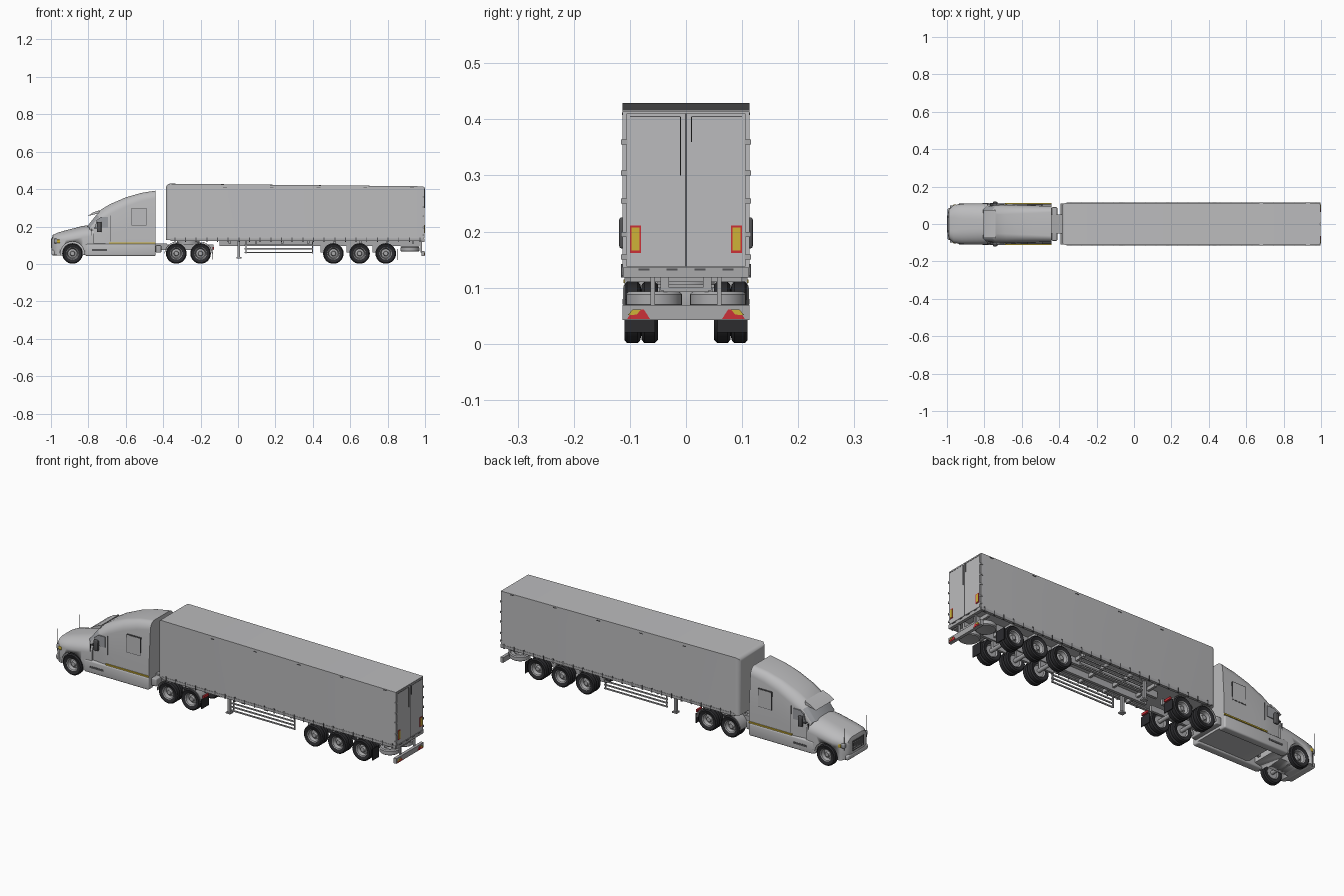
import bpy, bmesh, math
from mathutils import Vector

if "Cube" in bpy.data.objects:
    bpy.data.objects.remove(bpy.data.objects["Cube"])


def material(name, r, g, b):
    m = bpy.data.materials.new(name)
    m.use_nodes = True
    m.diffuse_color = (r, g, b, 1)
    m.node_tree.nodes["Principled BSDF"].inputs["Base Color"].default_value = (r, g, b, 1)
    return m


PAINT = material("light grey paint", .5, .5, .51)
METAL = material("chassis grey", .4, .4, .41)
GLASS = material("glass grey", .33, .34, .36)
DARK = material("dark trim", .09, .09, .095)
TYRE = material("tyre black", .025, .025, .028)
RED = material("lamp red", .6, .03, .04)
YELLOW = material("lamp yellow", .62, .45, .04)


def finish(name, bm, *mats):
    bmesh.ops.recalc_face_normals(bm, faces=bm.faces)
    mesh = bpy.data.meshes.new(name)
    bm.to_mesh(mesh)
    bm.free()
    for m in mats:
        mesh.materials.append(m)
    ob = bpy.data.objects.new(name, mesh)
    bpy.context.collection.objects.link(ob)
    bpy.ops.object.select_all(action='DESELECT')
    ob.select_set(True)
    bpy.context.view_layer.objects.active = ob
    bpy.ops.object.shade_smooth_by_angle(angle=math.radians(35))
    return ob


def box(name, x, y, z, mat, bevel=0):
    bm = bmesh.new()
    bmesh.ops.create_cube(bm, size=1)
    for v in bm.verts:
        v.co = Vector([(a + b) / 2 + c * abs(b - a) for (a, b), c in zip((x, y, z), v.co)])
    if bevel:
        bmesh.ops.bevel(bm, geom=bm.edges[:], offset=bevel, segments=3, profile=.5, affect='EDGES')
    return finish(name, bm, mat)


def sides(name):
    return (("near_" + name, -1), ("far_" + name, 1))


def pair(name, x, y, z, mat, bevel=0):
    for label, s in sides(name):
        box(label, x, (s * y[0], s * y[1]), z, mat, bevel)


def prism(name, pts, lo, hi, axis, mat):
    # outline extruded along x or y
    bm = bmesh.new()
    place = (lambda p, d: (d, p[0], p[1])) if axis == 'X' else (lambda p, d: (p[0], d, p[1]))
    a = [bm.verts.new(place(p, lo)) for p in pts]
    b = [bm.verts.new(place(p, hi)) for p in pts]
    bm.faces.new(a)
    bm.faces.new(b)
    for i in range(len(a)):
        j = (i + 1) % len(a)
        bm.faces.new((a[i], a[j], b[j], b[i]))
    return finish(name, bm, mat)


def lathe(name, profile, loc, mats, axis='Y', n=28):
    # profile of (radius, offset); with two materials the outer band takes the second
    bm = bmesh.new()
    rings = []
    for r, d in profile:
        ring = []
        for i in range(n):
            c, s = r * math.cos(math.tau * i / n), r * math.sin(math.tau * i / n)
            ring.append(bm.verts.new((c, d, s) if axis == 'Y' else (c, s, d)))
        rings.append(ring)
    for k, (p, q) in enumerate(zip(rings, rings[1:])):
        for i in range(n):
            f = bm.faces.new((p[i], p[(i + 1) % n], q[(i + 1) % n], q[i]))
            if len(mats) > 1 and min(profile[k][0], profile[k + 1][0]) > .032:
                f.material_index = 1
    bmesh.ops.remove_doubles(bm, verts=bm.verts, dist=1e-5)
    ob = finish(name, bm, *mats)
    ob.location = loc
    return ob


def loft(name, sections, *mats):
    # rounded-top sections along x: x, half width, bottom, top, corner width, corner height, bow
    bm = bmesh.new()
    rings = []
    for x, w, z0, z1, ry, rz, bow in sections:
        half = [(w, z0), (w, (z0 + z1 - rz) / 2)]
        for i in range(9):
            a = math.pi / 2 * i / 8
            half.append((w - ry + ry * math.cos(a), z1 - rz + rz * math.sin(a)))
        ring = half + [(-y, z) for y, z in reversed(half)]
        rings.append([bm.verts.new((x + bow * (y / w) ** 2, y * (1 - .6 * max(0, z - .2)), z))
                      for y, z in ring])
    n = len(rings[0])
    for p, q in zip(rings, rings[1:]):
        for i in range(n):
            bm.faces.new((p[i], p[(i + 1) % n], q[(i + 1) % n], q[i]))
    bm.faces.new(rings[0])
    bm.faces.new(rings[-1])
    return finish(name, bm, *mats)


# Hood with wheel arches
hood = loft("hood", [
    (-.996, .055, .07, .135, .03, .02, 0), (-.99, .078, .052, .155, .045, .03, 0),
    (-.965, .1, .046, .167, .065, .04, 0), (-.92, .108, .046, .18, .08, .05, 0),
    (-.83, .11, .046, .203, .085, .06, 0), (-.77, .108, .06, .21, .08, .06, 0)], PAINT)
for label, s in sides("arch_cutter"):
    cutter = lathe(label, [(0, .05), (.064, .05), (.064, .14), (0, .14)], (-.885, 0, .055), [DARK])
    cutter.scale.y = s
    cutter.hide_render = True
    mod = hood.modifiers.new("arch", 'BOOLEAN')
    mod.object, mod.operation, mod.solver = cutter, 'DIFFERENCE', 'EXACT'
    bpy.context.view_layer.objects.active = hood
    bpy.ops.object.modifier_apply(modifier=mod.name)
    bpy.data.objects.remove(cutter)

# Sleeper cab with raked windscreen
cab = loft("cab", [
    (-.835, .095, .13, .2, .02, .02, .045), (-.78, .101, .06, .262, .025, .025, .04),
    (-.74, .104, .05, .29, .05, .04, .025), (-.69, .106, .05, .318, .05, .05, .01),
    (-.6, .106, .05, .356, .045, .05, 0), (-.52, .106, .05, .379, .04, .045, 0),
    (-.44, .106, .05, .392, .035, .04, 0)], PAINT, GLASS)
for f in cab.data.polygons:
    if f.center.x < -.765 and f.normal.z > .35 and f.center.z > .2:
        f.material_index = 1
prism("visor", [(-.805, .256), (-.775, .275), (-.74, .288), (-.745, .27)], -.075, .075, 'Y', PAINT)

# Cab sides: doors, windows, hatches, skirts, mirrors
for label, s in sides("side_window"):
    prism(label, [(-.765, .195), (-.755, .235), (-.735, .25), (-.695, .25), (-.695, .195)],
          s * .1, s * .1065, 'Y', GLASS)
pair("door_rear_seam", (-.682, -.68), (.1, .1065), (.12, .26), DARK)
pair("door_front_seam", (-.782, -.78), (.1, .108), (.12, .19), DARK)
pair("hatch_frame", (-.57, -.49), (.09, .1062), (.205, .3), DARK)
pair("hatch_panel", (-.567, -.493), (.09, .1072), (.208, .297), PAINT)
pair("side_skirt", (-.815, -.44), (.07, .112), (.042, .108), PAINT, .008)
pair("skirt_strip", (-.69, -.44), (.1, .1115), (.108, .115), YELLOW)
pair("step_slot", (-.78, -.7), (.11, .1135), (.07, .08), DARK)
pair("mirror", (-.755, -.73), (.106, .119), (.17, .225), DARK, .004)
pair("mirror_arm", (-.77, -.74), (.095, .112), (.19, .195), DARK)
pair("antenna", (-.982, -.98), (.093, .095), (.1, .215), DARK)

# Nose: grille, lamps, bumper
box("grille", (-1, -.99), (-.045, .045), (.085, .135), DARK)
for i in range(4):
    z = .09 + i * .012
    box("grille_bar", (-1, -.99), (-.045, .045), (z, z + .005), METAL)
pair("headlamp", (-.985, -.955), (.07, .099), (.11, .135), GLASS, .006)
pair("turn_lamp", (-.968, -.95), (.09, .103), (.112, .13), YELLOW, .003)
box("front_bumper", (-.998, -.955), (-.085, .085), (.045, .075), PAINT, .01)

# Tractor chassis
pair("tractor_rail", (-.9, -.13), (.032, .045), (.075, .105), METAL)
box("cab_rear_crossmember", (-.44, -.41), (-.09, .09), (.06, .1), METAL, .005)
box("deck_plate", (-.44, -.38), (-.05, .05), (.1, .108), METAL)
lathe("coupling_plate", [(0, .105), (.06, .105), (.06, .125), (0, .125)], (-.265, 0, 0), [METAL], 'Z')
for label, s in sides("fender"):
    for x, start in ((-.33, 75), (-.2, 0)):
        arc = [math.radians(start + 15 * i) for i in range(8)]
        pts = [(x + .063 * math.cos(a), .055 + .063 * math.sin(a)) for a in arc]
        pts += [(x + .06 * math.cos(a), .055 + .06 * math.sin(a)) for a in reversed(arc)]
        prism(label, pts, s * .05, s * .11, 'Y', METAL)
pair("mud_flap", (-.137, -.133), (.05, .11), (.025, .075), TYRE)
pair("tractor_tail_lamp", (-.136, -.127), (.06, .1), (.078, .09), RED)

# Wheels
dual = [(0, .1), (.011, .1), (.014, .09), (.024, .086), (.029, .103), (.033, .106), (.049, .11),
        (.055, .105), (.055, .086), (.049, .081), (.04, .08), (.049, .079), (.055, .074),
        (.055, .056), (.049, .05), (.033, .053), (.028, .06), (0, .06)]
single = dual[:10] + [(.033, .082), (.028, .086), (0, .086)]
for x, profile in ((-.885, single), (-.33, dual), (-.2, dual), (.51, dual), (.65, dual), (.79, dual)):
    for label, s in sides("wheel"):
        lathe(label, [(r, s * d) for r, d in profile], (x, 0, .056), [METAL, TYRE])
    lathe("axle", [(0, -.09), (.01, -.09), (.01, .09), (0, .09)], (x, 0, .056), [METAL], n=12)
    if x > 0:
        pair("suspension_arm", (x - .07, x + .01), (.036, .048), (.06, .1), METAL)

# Trailer body: roof falls to the rear, rounded front corners
bm = bmesh.new()
bmesh.ops.create_cube(bm, size=1)
for v in bm.verts:
    front, top = v.co.x < 0, v.co.z > 0
    v.co = (-.385 if front else .993, v.co.y * .226, (.429 if front else .415) if top else .128)
front_edges = [e for e in bm.edges
               if all(v.co.x < 0 for v in e.verts) and any(v.co.z > .2 for v in e.verts)]
bmesh.ops.bevel(bm, geom=front_edges, offset=.022, segments=5, profile=.5, affect='EDGES')
finish("trailer_body", bm, PAINT)
pair("trailer_lower_rail", (-.36, .993), (.1, .1145), (.122, .136), METAL)
for i in range(24):
    x = -.34 + i * .057
    pair("curtain_clip", (x, x + .005), (.11, .1155), (.118, .142), DARK)
for i in range(5):
    x = -.08 + i * .25
    pair("roof_latch", (x, x + .02), (.11, .1145), (.408, .412), DARK)

# Trailer chassis, legs, side guards
pair("trailer_rail", (-.1, .97), (.03, .045), (.095, .128), METAL)
for i in range(8):
    x = -.05 + i * .14
    box("crossmember", (x, x + .012), (-.1, .1), (.11, .128), METAL)
pair("landing_leg", (-.002, .012), (.07, .084), (.035, .128), METAL)
pair("landing_foot", (-.008, .018), (.064, .09), (.03, .037), METAL)
for z in (.058, .077, .096):
    pair("guard_rail", (.035, .4), (.1, .105), (z, z + .007), METAL)
for x in (.04, .395):
    pair("guard_post", (x, x + .005), (.094, .1), (.055, .128), METAL)
for label, s in sides("spare_wheel"):
    lathe(label, [(0, .08), (.022, .08), (.027, .092), (.045, .093), (.05, .088), (.05, .07),
                  (.045, .066), (.027, .066), (0, .072)], (.92, s * .057, 0), [METAL], 'Z')
box("spare_carrier", (.87, .97), (-.04, .04), (.092, .1), METAL)

# Rear doors
for label, s in sides("rear_door"):
    box(label, (.99, .996), (s * .002, s * .106), (.138, .41), PAINT)
    box(label + "_lock_rod", (.994, .999), (s * .009, s * .011), (.3 if s < 0 else .36, .404), DARK)
    box(label + "_top_seam", (.99, .997), (s * .01, s * .1), (.404, .406), DARK)
box("door_gap", (.99, .9965), (-.002, .002), (.138, .41), DARK)
box("door_sill", (.98, .996), (-.112, .112), (.118, .136), METAL)
for z in (.15, .19, .25, .3, .355):
    pair("hinge", (.985, .997), (.104, .1155), (z, z + .009), METAL)
pair("sill_latch", (.99, .998), (.015, .035), (.131, .134), DARK)
pair("sill_hook", (.99, .998), (.065, .085), (.131, .134), DARK)
pair("marker_frame", (.99, .998), (.08, .1), (.162, .211), RED)
pair("marker_centre", (.99, .9992), (.083, .097), (.166, .207), YELLOW)

# Rear bumper and tail lamps
box("rear_bumper", (.98, .996), (-.113, .113), (.042, .069), METAL)
pair("bumper_bracket", (.975, .985), (.055, .063), (.06, .122), METAL)
for label, s in sides("tail_lamp"):
    prism(label, [(s * y, z) for y, z in ((.064, .044), (.105, .044), (.095, .061), (.075, .061))],
          .99, .9985, 'X', RED)
    prism(label + "_amber", [(s * y, z) for y, z in ((.104, .051), (.095, .061), (.08, .061), (.088, .052))],
          .99, 1, 'X', YELLOW)
pair("rear_mud_flap", (.852, .856), (.055, .11), (.02, .08), TYRE)
